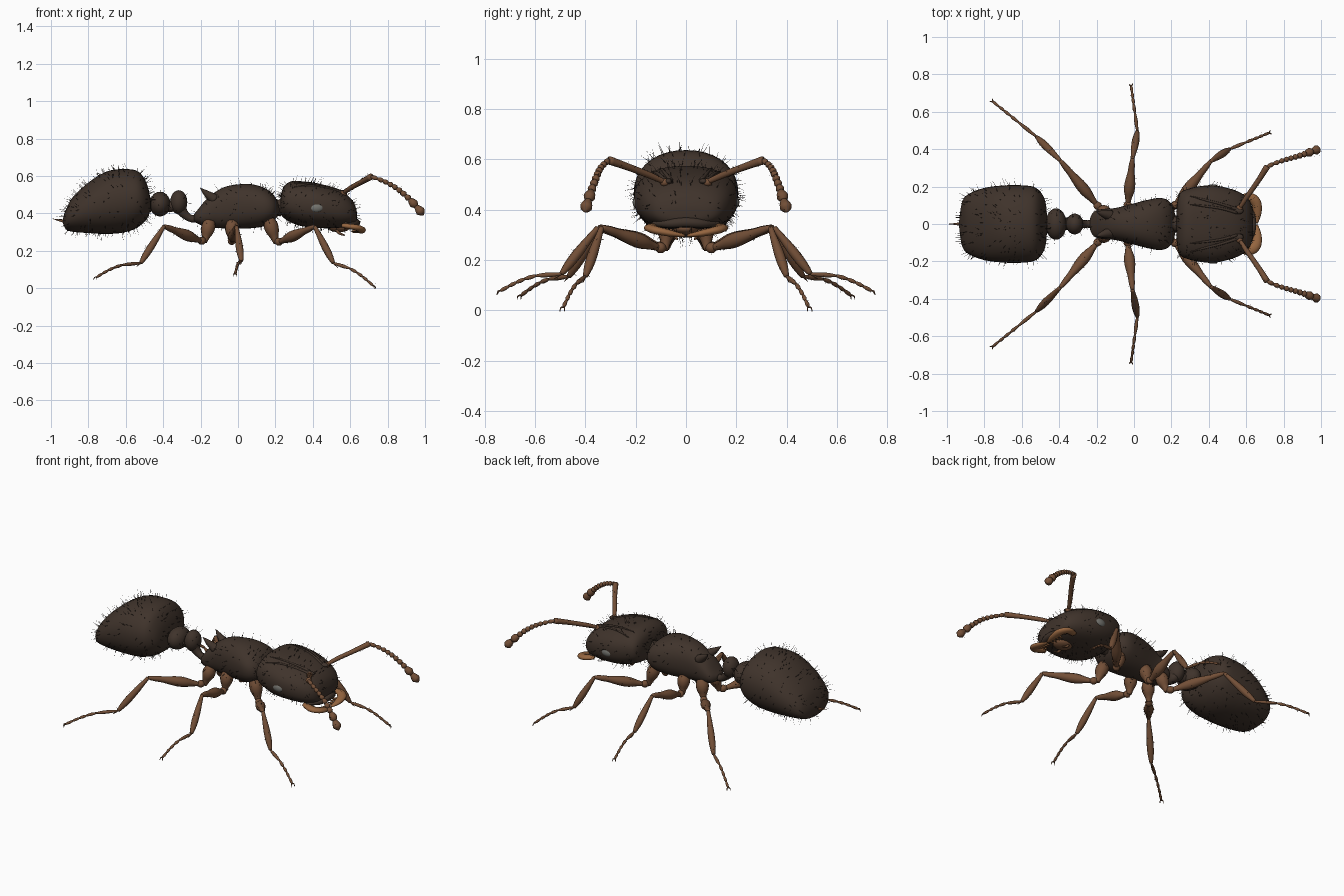
import bpy, bmesh, math, random
from mathutils import Vector, Matrix

if "Cube" in bpy.data.objects:
    bpy.data.objects.remove(bpy.data.objects["Cube"])

random.seed(7)


def material(name, rgb):
    m = bpy.data.materials.new(name)
    m.diffuse_color = (*rgb, 1)
    m.use_nodes = True
    m.node_tree.nodes["Principled BSDF"].inputs["Base Color"].default_value = m.diffuse_color
    return m


DARK = material("dark_brown", (0.05, 0.033, 0.024))
LEG = material("leg_brown", (0.17, 0.078, 0.038))
JAW = material("jaw_brown", (0.30, 0.13, 0.05))
EYE = material("eye_grey", (0.17, 0.17, 0.155))
HAIR = material("hair_dark", (0.035, 0.025, 0.02))


def finish(bm, name, mat):
    bmesh.ops.recalc_face_normals(bm, faces=bm.faces)
    me = bpy.data.meshes.new(name)
    bm.to_mesh(me)
    bm.free()
    for p in me.polygons:
        p.use_smooth = True
    me.materials.append(mat)
    ob = bpy.data.objects.new(name, me)
    bpy.context.collection.objects.link(ob)
    return ob


def smooth_keys(keys, steps):
    """Catmull-Rom interpolation through tuples."""
    k = [keys[0]] + list(keys) + [keys[-1]]
    out = []
    for i in range(1, len(k) - 2):
        for j in range(steps):
            t = j / steps
            out.append([0.5 * (2 * b + (c - a) * t + (2 * a - 5 * b + 4 * c - d) * t * t
                               + (3 * b - a - 3 * c + d) * t ** 3)
                        for a, b, c, d in zip(k[i - 1], k[i], k[i + 1], k[i + 2])])
    return out + [list(keys[-1])]


def skin(bm, rings):
    rows = [[bm.verts.new(p) for p in r] for r in rings]
    n = len(rows[0])
    for a, b in zip(rows, rows[1:]):
        for i in range(n):
            bm.faces.new((a[i], a[(i + 1) % n], b[(i + 1) % n], b[i]))
    bm.faces.new(rows[0])
    bm.faces.new(rows[-1])


def body(name, keys, power, n=36):
    """Body part from (x, top, bottom, half width) stations."""
    rings = []
    for x, top, bot, w in smooth_keys(keys, 4):
        ring = []
        for i in range(n):
            a = 2 * math.pi * i / n
            c, s = math.cos(a), math.sin(a)
            e = 2 / power
            ring.append((x, w * math.copysign(abs(c) ** e, c),
                         (top + bot) / 2 + (top - bot) / 2 * math.copysign(abs(s) ** e, s)))
        rings.append(ring)
    bm = bmesh.new()
    skin(bm, rings)
    return finish(bm, name, DARK)


def tube(bm, pts, radii, steps=4, flat=1.0, n=10):
    """Tapered tube through points; flat squashes it vertically."""
    path = smooth_keys([(*p, r) for p, r in zip(pts, radii)], steps)
    ps = [Vector(p[:3]) for p in path]
    rings = []
    for i, p in enumerate(ps):
        d = ps[min(i + 1, len(ps) - 1)] - ps[max(i - 1, 0)]
        q = d.to_track_quat('Z', 'Y')
        r = max(path[i][3], 0.0008)
        rings.append([p + q @ Vector((r * math.cos(2 * math.pi * k / n),
                                      flat * r * math.sin(2 * math.pi * k / n), 0)) for k in range(n)])
    skin(bm, rings)


def limb(bm, a, b, profile):
    """Straight segment from a to b with radii spread evenly along it."""
    a, b = Vector(a), Vector(b)
    m = len(profile) - 1
    tube(bm, [a.lerp(b, i / m) for i in range(m + 1)], profile, 3)


def ball(bm, loc, size):
    bmesh.ops.create_uvsphere(bm, u_segments=24, v_segments=14, radius=1,
                              matrix=Matrix.Translation(loc) @ Matrix.Diagonal((*size, 1)))


# Main body parts
gaster = body("gaster", [(-.935, .375, .345, .015), (-.92, .42, .315, .115), (-.885, .485, .302, .16),
                         (-.80, .565, .295, .193), (-.70, .625, .29, .206), (-.60, .637, .30, .207),
                         (-.53, .622, .33, .196), (-.488, .56, .37, .155), (-.47, .49, .41, .10),
                         (-.465, .46, .44, .02)], 2.15)
thorax = body("thorax", [(-.235, .395, .36, .03), (-.215, .42, .345, .066), (-.17, .475, .328, .08),
                         (-.11, .522, .322, .084), (-.045, .549, .32, .098), (.06, .557, .32, .126),
                         (.14, .537, .332, .139), (.19, .50, .36, .12), (.215, .455, .39, .07),
                         (.225, .43, .41, .02)], 2.3)
head = body("head", [(.226, .455, .42, .03), (.23, .50, .395, .11), (.246, .545, .375, .165),
                     (.286, .572, .35, .187), (.35, .571, .33, .202), (.43, .56, .322, .206),
                     (.516, .535, .32, .188), (.575, .505, .325, .164), (.615, .466, .337, .13),
                     (.632, .425, .355, .085), (.636, .40, .375, .02)], 2.4)

# Waist nodes and neck
bm = bmesh.new()
ball(bm, (-.317, 0, .46), (.046, .056, .064))
ball(bm, (-.417, 0, .45), (.056, .084, .066))
tube(bm, [(-.21, 0, .375), (-.25, 0, .372), (-.29, 0, .40), (-.315, 0, .44)], [.026, .02, .026, .04])
tube(bm, [(-.32, 0, .44), (-.40, 0, .44), (-.49, 0, .45)], [.03, .035, .04])
waist = finish(bm, "waist_nodes", DARK)
bm = bmesh.new()
tube(bm, [(.19, 0, .43), (.22, 0, .43), (.26, 0, .44)], [.06, .045, .06])
finish(bm, "neck", DARK)

# Sting
bm = bmesh.new()
tube(bm, [(-.91, 0, .355), (-.95, 0, .362), (-.993, 0, .372)], [.012, .006, .001])
finish(bm, "sting", LEG)

# Clypeus edge and mouthparts
bm = bmesh.new()
tube(bm, [(.57, -.13, .345), (.62, -.07, .345), (.634, 0, .35), (.62, .07, .345), (.57, .13, .345)],
     [.01, .017, .02, .017, .01])
finish(bm, "clypeus", DARK)
bm = bmesh.new()
ball(bm, (.54, 0, .325), (.06, .05, .025))
for s in (1, -1):
    tube(bm, [(.52, s * .03, .32), (.54, s * .04, .295), (.57, s * .035, .283)], [.008, .007, .004])
finish(bm, "mouthparts", LEG)

bpy.context.view_layer.update()


def on_head(x, y):
    hit, p, _, _ = head.ray_cast((x, y, 2), (0, 0, -1))
    return p if hit else Vector((x, y, .5))


# Leg joints: coxa top, coxa bottom, knee, ankle, toe
LEGS = {
    "front_leg": [(.165, .07, .37), (.205, .085, .24), (.41, .335, .33), (.51, .40, .135), (.722, .487, .014)],
    "middle_leg": [(-.03, .06, .36), (-.035, .085, .245), (-.008, .35, .33), (.018, .495, .145), (-.015, .737, .078)],
    "hind_leg": [(-.15, .055, .36), (-.18, .08, .245), (-.395, .34, .332), (-.52, .465, .135), (-.755, .655, .06)],
}
furry = []
for s, side in ((1, "left"), (-1, "right")):
    flip = lambda p: Vector((p[0], s * p[1], p[2]))
    for name, joints in LEGS.items():
        top, low, knee, ankle, toe = map(flip, joints)
        bm = bmesh.new()
        limb(bm, top, low, [.028, .038, .035, .022, .014])
        f0 = low.lerp(knee, .09)
        limb(bm, low + Vector((0, 0, .006)), low.lerp(knee, .13), [.012, .021, .021, .012])
        limb(bm, f0, knee, [.012, .019, .028, .029, .024, .018, .016, .010])
        limb(bm, knee, ankle, [.010, .014, .018, .020, .018, .010])
        # Drooping foot of five segments with a pair of claws
        cuts = [0, .42, .60, .74, .86, 1]
        droop = lambda t: ankle.lerp(toe, t) + Vector((0, 0, .022 * math.sin(math.pi * t)))
        for a, b in zip(cuts, cuts[1:]):
            limb(bm, droop(a), droop(b), [.005, .009 - .002 * a, .0095 - .002 * a, .005])
        ahead = (toe - ankle).normalized()
        across = ahead.cross(Vector((0, 0, 1))).normalized()
        for c in (1, -1):
            tube(bm, [toe, toe + ahead * .009 + across * c * .008,
                      toe + ahead * .014 + across * c * .010 - Vector((0, 0, .012))],
                 [.004, .003, .001], n=6)
        limb(bm, ankle, ankle + ahead * .03 - Vector((0, 0, .012)), [.004, .003, .001])
        furry.append(finish(bm, f"{name}_{side}", LEG))

    # Antenna: scape, beaded whip, three-part club
    bm = bmesh.new()
    elbow = flip((.712, .307, .597))
    ball(bm, flip((.565, .085, .508)), (.018, .018, .016))
    tube(bm, [flip((.565, .085, .51)), flip((.60, .14, .535)), flip((.66, .225, .568)), elbow],
         [.010, .013, .014, .017])
    whip = smooth_keys([elbow, flip((.79, .338, .568)), flip((.862, .358, .525)),
                        flip((.93, .38, .463)), flip((.992, .402, .392))], 6)
    stops = [0, 3, 5, 7, 9, 11, 13, 15, 17, 20, 24]
    for i, (a, b) in enumerate(zip(stops, stops[1:])):
        r = .011 + .0006 * i + (.005 if i > 7 else 0)
        limb(bm, whip[a], whip[b], [r * .6, r, r * 1.1, r * .6 if i < 9 else .004])
    furry.append(finish(bm, f"antenna_{side}", LEG))

    # Mandible with teeth
    bm = bmesh.new()
    tube(bm, [flip((.56, .125, .335)), flip((.615, .142, .328)), flip((.652, .115, .318)),
              flip((.660, .06, .306)), flip((.655, .005, .297))],
         [.02, .026, .027, .022, .008], flat=.6)
    for i in range(4):
        t = flip((.645 - .004 * i, .02 + .022 * i, .302 + .003 * i))
        limb(bm, t, t + Vector((-.03, -s * .008, -.006)), [.008, .005, .001])
    finish(bm, f"mandible_{side}", JAW)

    # Eye
    bm = bmesh.new()
    ball(bm, flip((.42, .194, .43)), (.037, .018, .025))
    finish(bm, f"eye_{side}", EYE)

    # Ridges on the head, lobe over the antenna socket, cheek groove edge
    bm = bmesh.new()
    for pts in ([(.30, .15), (.38, .128), (.47, .105), (.56, .075)],
                [(.30, .105), (.38, .095), (.47, .082), (.55, .06)]):
        tube(bm, [on_head(x, s * y) for x, y in pts], [.003, .006, .007, .009])
    ball(bm, on_head(.555, s * .07), (.03, .018, .012))
    finish(bm, f"head_ridge_{side}", DARK)

    # Spine at the back of the thorax
    bm = bmesh.new()
    tube(bm, [flip((-.125, .045, .475)), flip((-.17, .056, .508)), flip((-.203, .066, .537))],
         [.03, .017, .001])
    finish(bm, f"thorax_spine_{side}", DARK)


# Bristles scattered over the surfaces
def bristles(name, objs, count, length, width, lean):
    bm = bmesh.new()
    for ob in objs:
        polys = ob.data.polygons
        for p in random.choices(polys, weights=[q.area for q in polys], k=count):
            vs = [ob.data.vertices[i].co for i in p.vertices]
            w = [random.random() for _ in vs]
            base = sum((v * k for v, k in zip(vs, w)), Vector()) / sum(w)
            d = (p.normal + Vector([random.uniform(-.35, .35) for _ in range(3)])
                 + Vector((lean, 0, 0))).normalized()
            side = d.orthogonal().normalized()
            other = d.cross(side)
            ring = [bm.verts.new(base - d * .003 + (side * math.cos(a) + other * math.sin(a)) * width)
                    for a in (0, 2.094, 4.189)]
            tip = bm.verts.new(base + d * length * random.uniform(.45, 1.1))
            for i in range(3):
                bm.faces.new((ring[i], ring[(i + 1) % 3], tip))
    finish(bm, name, HAIR)


bristles("gaster_bristles", [gaster], 260, .05, .0016, -.2)
bristles("head_bristles", [head], 240, .042, .0015, .2)
bristles("thorax_bristles", [thorax], 110, .045, .0015, 0)
bristles("waist_bristles", [waist], 50, .04, .0014, -.1)
bristles("limb_bristles", furry, 45, .014, .0009, 0)
